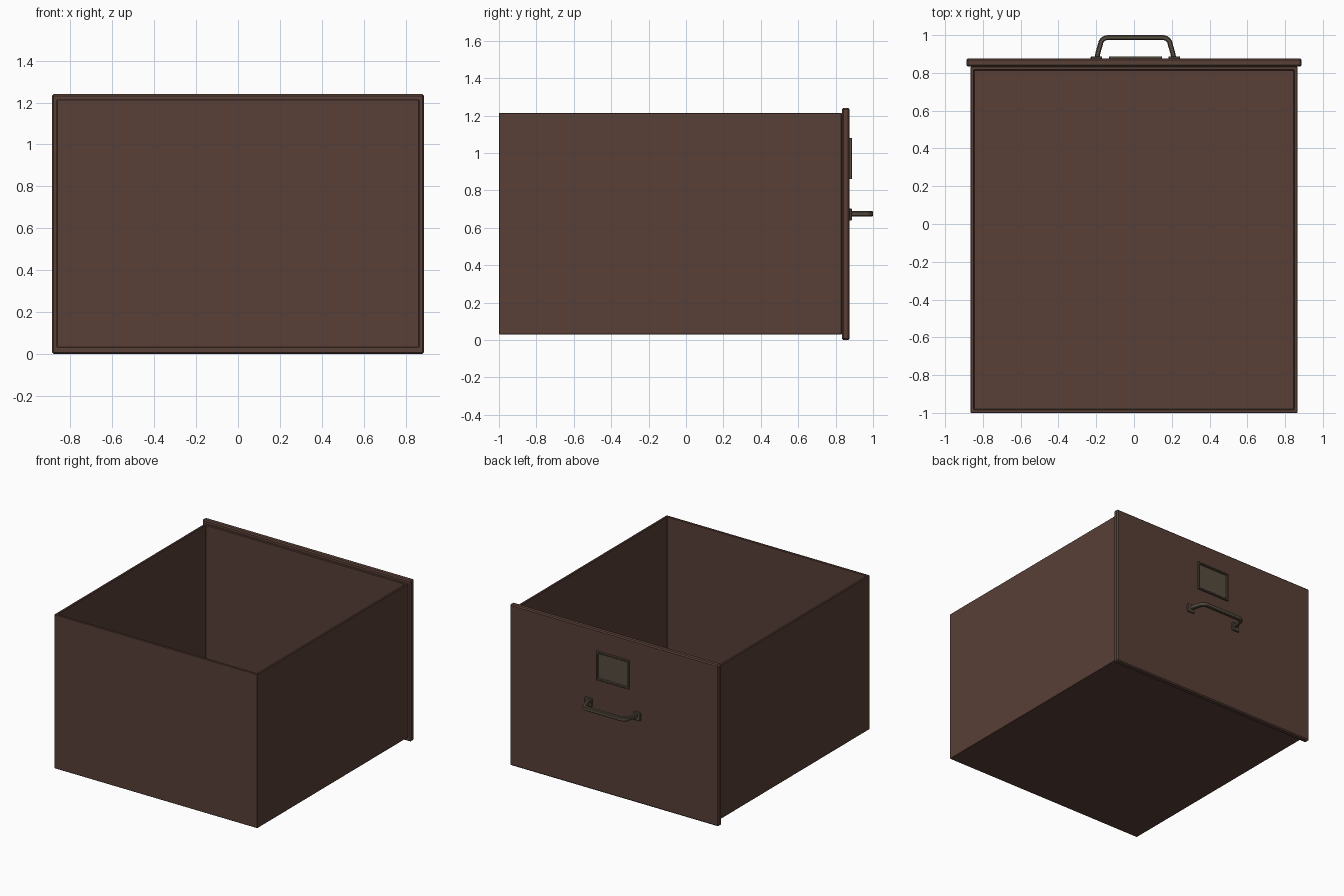
import bpy, bmesh, math
from mathutils import Vector

if "Cube" in bpy.data.objects:
    bpy.data.objects.remove(bpy.data.objects["Cube"])


def material(name, rgb):
    m = bpy.data.materials.new(name)
    m.diffuse_color = (*rgb, 1)
    m.use_nodes = True
    m.node_tree.nodes["Principled BSDF"].inputs["Base Color"].default_value = m.diffuse_color
    return m


BROWN = material("brown_paint", (0.098, 0.05, 0.038))
METAL = material("aged_metal", (0.095, 0.072, 0.05))


def finish(name, bm, mat, bevel=0.0):
    bmesh.ops.recalc_face_normals(bm, faces=bm.faces)
    me = bpy.data.meshes.new(name)
    bm.to_mesh(me)
    bm.free()
    ob = bpy.data.objects.new(name, me)
    bpy.context.collection.objects.link(ob)
    me.materials.append(mat)
    if bevel:
        mod = ob.modifiers.new("edge", "BEVEL")
        mod.width = bevel
        mod.segments = 1
        mod.limit_method = "ANGLE"
        mod.angle_limit = math.radians(40)
    return ob


def box_bm(x0, x1, y0, y1, z0, z1):
    bm = bmesh.new()
    bmesh.ops.create_cube(bm, size=1)
    for v in bm.verts:
        v.co = Vector((x1 if v.co.x > 0 else x0,
                       y1 if v.co.y > 0 else y0,
                       z1 if v.co.z > 0 else z0))
    return bm


def hollow(bm, axis, thickness, depth):
    """Inset the face looking along axis and sink it inwards."""
    bm.normal_update()
    face = max(bm.faces, key=lambda f: f.normal.dot(axis))
    bmesh.ops.inset_individual(bm, faces=[face], thickness=thickness)
    new = bmesh.ops.extrude_discrete_faces(bm, faces=[face])["faces"][0]
    bmesh.ops.translate(bm, verts=new.verts, vec=-axis * depth)


# Open drawer tray
tray = box_bm(-0.865, 0.865, -1.0, 0.833, 0.03, 1.215)
hollow(tray, Vector((0, 0, 1)), 0.026, 1.155)
finish("drawer_tray", tray, BROWN, 0.003)

# Front panel, slightly larger than the tray
finish("drawer_panel", box_bm(-0.888, 0.888, 0.833, 0.875, 0.0, 1.24), BROWN, 0.008)

# Label holder frame
CX = 0.007
frame = box_bm(CX - 0.14, CX + 0.14, 0.873, 0.888, 0.86, 1.08)
hollow(frame, Vector((0, 1, 0)), 0.018, 0.012)
finish("label_frame", frame, METAL, 0.002)

# Handle mounting plates
for side, label in ((-1, "left"), (1, "right")):
    xa, xb = sorted((CX + side * 0.176, CX + side * 0.236))
    finish("handle_plate_" + label, box_bm(xa, xb, 0.873, 0.888, 0.64, 0.703), METAL, 0.003)

# Handle bar: half path mirrored, thickened to a strip, then extruded in height
half = [(-0.204, 0.876), (-0.197, 0.91), (-0.186, 0.947)]
for i in range(1, 6):
    a = math.radians(165 - 15 * i)
    half.append((-0.145 + 0.042 * math.cos(a), 0.945 + 0.042 * math.sin(a)))
path = [Vector(p) for p in half] + [Vector((-x, y)) for x, y in reversed(half)]
outer, inner = [], []
for i, p in enumerate(path):
    t = (path[min(i + 1, len(path) - 1)] - path[max(i - 1, 0)]).normalized()
    n = Vector((-t.y, t.x))
    outer.append(p + n * 0.013)
    inner.append(p - n * 0.013)
bar = bmesh.new()
rings = []
for o, q in zip(outer, inner):
    rings.append([bar.verts.new((CX + s.x, min(s.y, 1.0), z))
                  for s, z in ((o, 0.66), (o, 0.69), (q, 0.69), (q, 0.66))])
for a, b in zip(rings, rings[1:]):
    for k in range(4):
        bar.faces.new((a[k], a[(k + 1) % 4], b[(k + 1) % 4], b[k]))
bar.faces.new(rings[0])
bar.faces.new(rings[-1])
finish("handle_bar", bar, METAL, 0.005)
